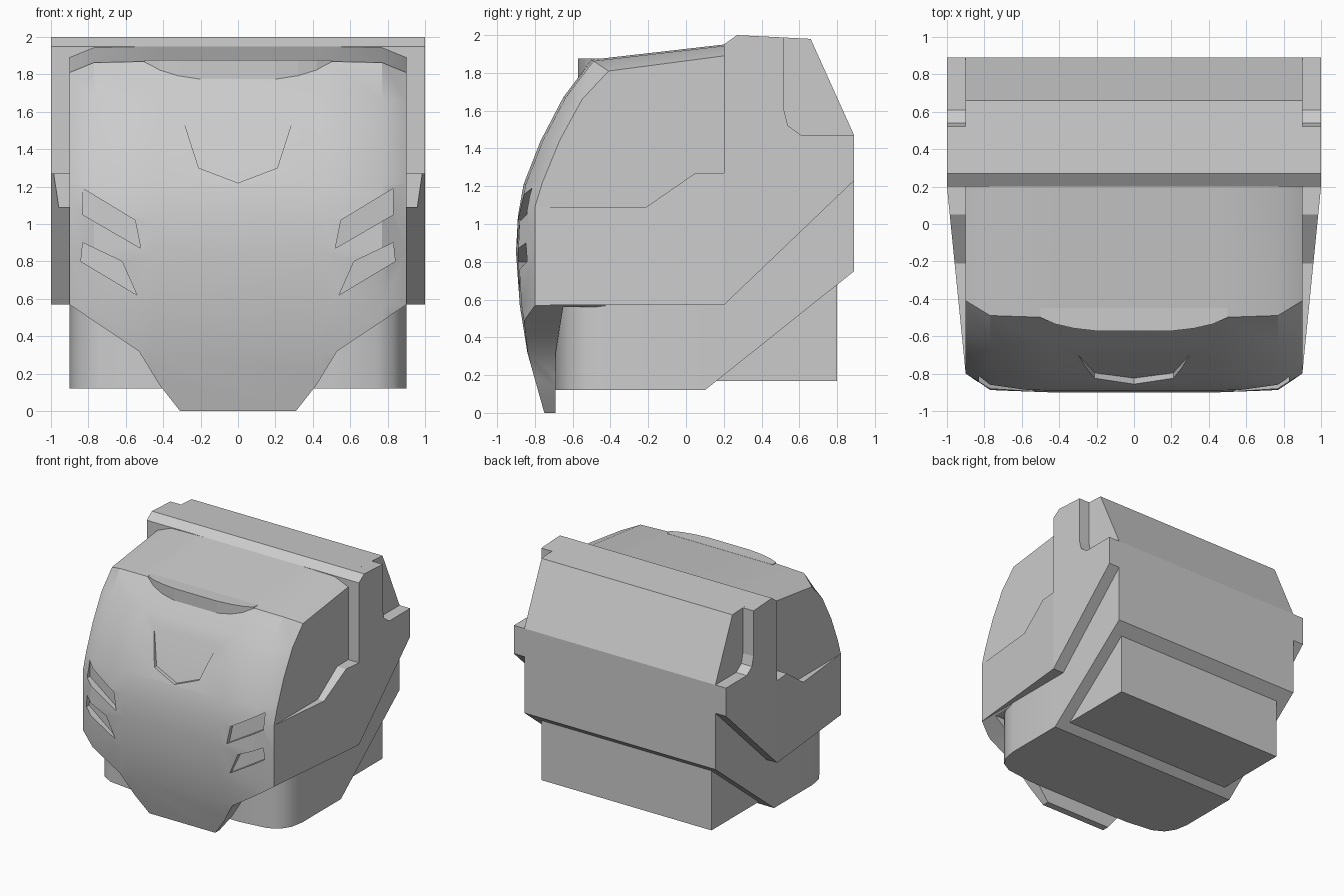
import bpy, bmesh
from math import radians

if "Cube" in bpy.data.objects:
    bpy.data.objects.remove(bpy.data.objects["Cube"])


def loft(name, loops):
    """Solid skinned through equal-length closed loops, capped at both ends."""
    bm = bmesh.new()
    rings = [[bm.verts.new(p) for p in loop] for loop in loops]
    for r, s in zip(rings, rings[1:]):
        for i in range(len(r)):
            j = (i + 1) % len(r)
            bm.faces.new((r[i], r[j], s[j], s[i]))
    bm.faces.new(rings[0])
    bm.faces.new(rings[-1])
    bmesh.ops.recalc_face_normals(bm, faces=bm.faces[:])
    me = bpy.data.meshes.new(name)
    bm.to_mesh(me)
    bm.free()
    ob = bpy.data.objects.new(name, me)
    bpy.context.collection.objects.link(ob)
    return ob


def side_prism(name, pts, x0, x1):
    return loft(name, [[(x, y, z) for y, z in pts] for x in (x0, x1)])


def plan_prism(name, pts, z0, z1):
    return loft(name, [[(x, y, z) for x, y in pts] for z in (z0, z1)])


def front_prism(name, pts, floor):
    """Front-view outline swept from y=-1.5 back to the depth floor(x, z)."""
    return loft(name, [[(x, -1.5, z) for x, z in pts],
                       [(x, floor(x, z), z) for x, z in pts]])


def mirrored(half):
    return half + [(-x, v) for x, v in reversed(half) if abs(x) > 1e-6]


def boolean(ob, cutter, op):
    cutter.hide_render = True
    m = ob.modifiers.new("cut", "BOOLEAN")
    m.object, m.operation, m.solver = cutter, op, "EXACT"
    bpy.ops.object.select_all(action="DESELECT")
    bpy.context.view_layer.objects.active = ob
    ob.select_set(True)
    bpy.ops.object.modifier_apply(modifier=m.name)
    bpy.data.objects.remove(cutter)


def smooth(ob):
    bpy.ops.object.select_all(action="DESELECT")
    bpy.context.view_layer.objects.active = ob
    ob.select_set(True)
    bpy.ops.object.shade_smooth_by_angle(angle=radians(30))


# Curved front: centre profile blended into a chamfered side profile
back = [(-.69, 0), (-.69, .32), (-.65, .56), (.2, .56)]
centre = [(.2, 1.95), (-.5, 1.87), (-.65, 1.67), (-.77, 1.44), (-.86, 1.21),
          (-.89, 1.04), (-.9, .85), (-.88, .57), (-.84, .32), (-.75, 0)] + back
edge = [(.2, 1.89), (-.41, 1.81), (-.55, 1.66), (-.67, 1.44), (-.76, 1.22),
        (-.8, 1.09), (-.8, .85), (-.8, .57), (-.78, .32), (-.72, 0)] + back
columns = [(-.9, 1), (-.77, .12), (-.45, 0), (.45, 0), (.77, .12), (.9, 1)]
face = loft("face_shell", [[(x, a + (c - a) * t, b + (d - b) * t)
                            for (a, b), (c, d) in zip(centre, edge)]
                           for x, t in columns])

# Tapered chin outline
chin = mirrored([(1, 2.3), (1, .635), (.53, .32), (.42, .14), (.31, 0), (.31, -.1)])
boolean(face, front_prism("chin_cutter", chin, lambda x, z: 1), "INTERSECT")

# Sunken forehead panel, fading out at its top
panel = mirrored([(.3, 1.58), (.21, 1.3), (0, 1.22)])
boolean(face, front_prism("forehead_cutter", panel,
                          lambda x, z: -.698 - (1.58 - z) * .35), "DIFFERENCE")

# Slanted cheek vents
vents = [[(.83, 1.19), (.83, 1.05), (.52, .87), (.55, 1.02)],
         [(.83, .9), (.84, .8), (.54, .62), (.62, .8)]]
for s in (-1, 1):
    for v in vents:
        boolean(face, front_prism("vent_cutter", [(s * x, z) for x, z in v],
                                  lambda x, z: -.86 + (abs(x) - .52) * .17), "DIFFERENCE")
smooth(face)

# Small brow lip
plan_prism("brow_lip", mirrored([(.5, -.45), (.5, -.5), (.42, -.535), (.32, -.558),
                                 (.2, -.572)]), 1.72, 1.877)

# Rear body
side_prism("rear_body", [(.1, .12), (.89, .75), (.89, 1.47), (.66, 1.98), (.27, 2),
                         (.2, 1.95), (.2, 1.2), (.1, 1.2)], -.9, .9)

# Neck with rounded front corners
neck = plan_prism("neck", mirrored([(.9, .1), (.9, -.42), (.88, -.53), (.83, -.61),
                                    (.74, -.66), (.5, -.69)]), .12, .62)
smooth(neck)

# Box under the rear slope
side_prism("rear_lower_box", [(.16, .17), (.8, .17), (.8, .8)], -.8, .8)

# Side panels: straight rear half with notch, tapered front half
rear = [(.2, .57), (.89, 1.23), (.89, 1.47), (.61, 1.47), (.54, 1.52), (.52, 1.6),
        (.52, 1.987), (.27, 2), (.2, 1.95)]
front = [(.2, .57), (.2, 1.27), (.05, 1.27), (-.21, 1.09), (-.8, 1.09), (-.8, .57)]
for s, side in ((-1, "left"), (1, "right")):
    side_prism(side + "_rear_panel", rear, s * .9, s)
    loft(side + "_front_panel", [[(s * .85, y, z) for y, z in front],
                                 [(s * (.98 + .1 * y), y, z) for y, z in front]])
